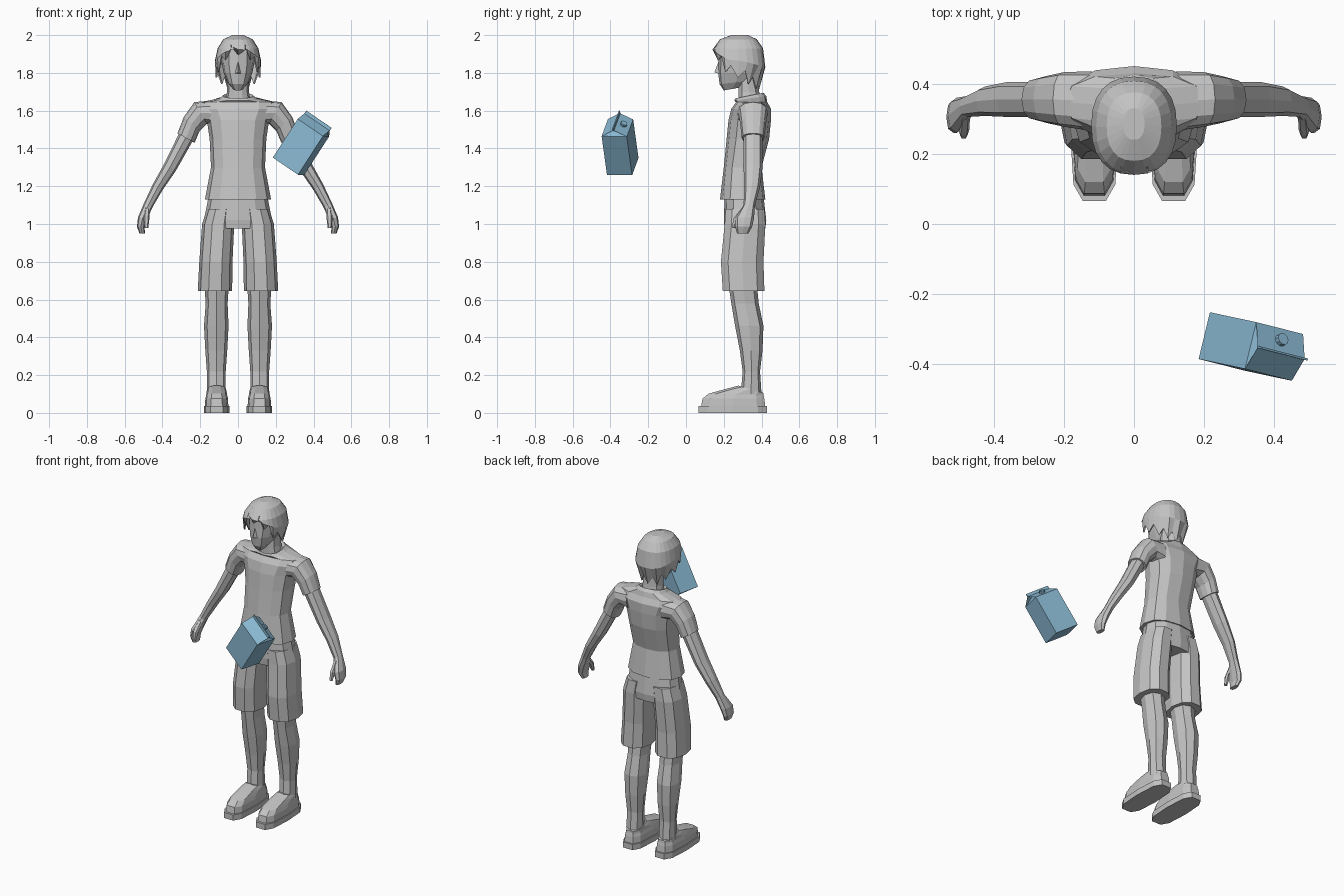
import bpy, bmesh, math
from mathutils import Vector

cube = bpy.data.objects.get("Cube")
if cube:
    bpy.data.objects.remove(cube)


def material(name, colour):
    m = bpy.data.materials.new(name)
    m.use_nodes = True
    m.diffuse_color = colour
    m.node_tree.nodes["Principled BSDF"].inputs["Base Color"].default_value = colour
    return m


GREY = material("light_grey", (0.55, 0.55, 0.55, 1))
BLUE = material("carton_blue", (0.25, 0.48, 0.64, 1))


def power(v, e):
    return math.copysign(abs(v) ** e, v)


def ring(x, y, z, ru, rv, tilt=0, rise=0, n=12, e=0.85):
    """Oval section; tilt turns it about y, rise lifts its back and lowers its front."""
    a = math.radians(tilt)
    pts = []
    for k in range(n):
        t = math.tau * k / n
        u, v = ru * power(math.cos(t), e), power(math.sin(t), e)
        pts.append((x + u * math.cos(a), y + rv * v, z + u * math.sin(a) + rise * v))
    return pts


def level(z, rx, front, back, x=0, rise=0, n=12, e=0.85):
    return ring(x, (front + back) / 2, z, rx, (back - front) / 2, 0, rise, n, e)


def build(name, verts, faces, mat=GREY, mirror=False):
    me = bpy.data.meshes.new(name)
    me.from_pydata([tuple(v) for v in verts], [], faces)
    bm = bmesh.new()
    bm.from_mesh(me)
    bmesh.ops.recalc_face_normals(bm, faces=bm.faces)
    bm.to_mesh(me)
    bm.free()
    me.materials.append(mat)
    ob = bpy.data.objects.new(name, me)
    bpy.context.collection.objects.link(ob)
    if mirror:
        ob.modifiers.new("other_side", "MIRROR")
    return ob


def loft(name, rings, mat=GREY, mirror=False, caps=True):
    n = len(rings[0])
    faces = [(r * n + k, r * n + (k + 1) % n, (r + 1) * n + (k + 1) % n, (r + 1) * n + k)
             for r in range(len(rings) - 1) for k in range(n)]
    if caps:
        faces += [tuple(range(n)), tuple(range((len(rings) - 1) * n, len(rings) * n))]
    return build(name, [p for r in rings for p in r], faces, mat, mirror)


# Shirt body with raised collar
loft("shirt", [
    level(1.13, .175, .18, .42),
    level(1.30, .143, .20, .40),
    level(1.45, .150, .215, .44),
    level(1.55, .165, .225, .45),
    level(1.61, .20, .24, .45),
    level(1.645, .20, .265, .43),
    level(1.665, .10, .255, .425, rise=.012),
    level(1.68, .08, .26, .41, rise=.015),
    level(1.67, .068, .275, .40, rise=.015)])

# Sleeves
loft("sleeve", [
    ring(.12, .35, 1.585, .07, .085, 85),
    ring(.198, .355, 1.588, .066, .078, 60),
    ring(.245, .355, 1.53, .056, .068, 42),
    ring(.275, .355, 1.455, .052, .06, 29)], mirror=True)

# Bare arms, hands and thumbs
loft("arm", [
    ring(.265, .355, 1.48, .042, .05, 30, n=8),
    ring(.36, .355, 1.30, .036, .05, 30, n=8),
    ring(.425, .35, 1.195, .030, .042, 30, n=8),
    ring(.475, .335, 1.10, .025, .03, 25, n=8),
    ring(.505, .31, 1.03, .025, .05, 12, n=8),
    ring(.515, .305, .985, .020, .045, 5, n=8),
    ring(.507, .30, .95, .015, .03, 0, n=8)], mirror=True)
loft("thumb", [
    ring(.48, .315, 1.085, .014, .02, 20, n=6),
    ring(.485, .268, 1.03, .016, .018, 10, n=6),
    ring(.485, .252, .98, .010, .010, 0, n=6)], mirror=True)

# Shorts: hips and two wide legs
loft("shorts_hips", [
    level(.975, .17, .205, .42),
    level(1.02, .18, .20, .425),
    level(1.15, .155, .205, .41)])
loft("shorts_leg", [
    level(.645, .091, .19, .42, .122, n=10),
    level(.80, .088, .18, .415, .117, n=10),
    level(1.0, .085, .20, .425, .105, n=10),
    level(1.08, .075, .205, .42, .09, n=10)], mirror=True)

# Lower legs
loft("leg", [
    level(.10, .05, .29, .40, .115, n=8),
    level(.22, .05, .30, .392, .115, n=8),
    level(.33, .058, .285, .405, .115, n=8),
    level(.46, .065, .26, .41, .115, n=8),
    level(.58, .058, .24, .385, .113, n=8),
    level(.68, .065, .225, .375, .113, n=8)], mirror=True)

# Shoes: flat sole and sloping upper
loft("shoe_sole", [
    level(z, .068, .06, .435, .113, n=10, e=.62) for z in (0, .036)], mirror=True)
loft("shoe_upper", [
    level(.034, .062, .075, .425, .113, n=10, e=.62),
    level(.075, .06, .082, .42, .113, n=10, e=.62),
    level(.098, .055, .115, .415, .113, -.004, n=10, e=.65),
    level(.118, .052, .21, .412, .113, -.01, n=10, e=.7),
    level(.125, .05, .275, .408, .113, -.02, n=10)], mirror=True)

# Neck, head and nose
loft("neck", [
    level(1.63, .07, .275, .40, n=10),
    level(1.70, .058, .275, .39, n=10),
    level(1.80, .058, .28, .38, n=10)])
loft("head", [
    level(1.715, .028, .20, .29, rise=.008),
    level(1.75, .055, .178, .35, rise=.01),
    level(1.80, .076, .17, .385),
    level(1.86, .088, .172, .40),
    level(1.93, .088, .172, .39),
    level(1.965, .06, .22, .36)])
build("nose", [(-.018, .178, 1.795), (.018, .178, 1.795), (0, .15, 1.802), (0, .172, 1.86)],
      [(0, 1, 2), (1, 3, 2), (3, 0, 2), (0, 3, 1)])

# Hair: dome whose lower rim drops in pointed locks, short in front and long behind
N = 24
crown = [
    level(2.0, .03, .24, .33, n=N),
    level(1.978, .078, .18, .375, n=N),
    level(1.93, .108, .145, .408, n=N)]
middle, rim = [], []
outer = level(0, .122, .14, .42, n=N)
inner = level(0, .118, .155, .395, n=N)
for k in range(N):
    back = math.sin(math.tau * k / N)
    drop = 1.80 - .07 * back if back > 0 else 1.80 + .12 * back * back
    tip = drop + (.03 if k % 2 else -.025)
    middle.append((outer[k][0], outer[k][1], (1.93 + drop) / 2))
    rim.append((inner[k][0], inner[k][1], tip))
    if back > .3:
        rim[-1] = (inner[k][0] * .85, inner[k][1] - .01, tip)
hair = loft("hair", crown + [middle, rim], caps=False)
bm = bmesh.new()
bm.from_mesh(hair.data)
bm.verts.ensure_lookup_table()
bm.faces.new([bm.verts[k] for k in range(N)])
bmesh.ops.recalc_face_normals(bm, faces=bm.faces)
bm.to_mesh(hair.data)
bm.free()
thick = hair.modifiers.new("thickness", "SOLIDIFY")
thick.thickness = .008

# Floating drink carton in its own tilted axes
UP = Vector((.539, -.115, .834)).normalized()
WIDE = Vector((.83, -.21, -.515))
WIDE = (WIDE - UP * WIDE.dot(UP)).normalized()
DEEP = UP.cross(WIDE)
BASE = Vector((.267, -.335, 1.305))


def at(w, d, h):
    return BASE + WIDE * w + DEEP * d + UP * h


W, D, TOP, RIDGE = .0825, .0685, .245, .283
corners = [(-W, -D), (W, -D), (W, D), (-W, D)]
verts = [at(w, d, h) for h in (0, TOP) for w, d in corners]
verts += [at(-W, 0, RIDGE), at(W, 0, RIDGE), at(-W + .05, 0, RIDGE), at(W - .05, 0, RIDGE)]
build("carton", verts, [
    (0, 1, 2, 3), (0, 1, 5, 4), (1, 2, 6, 5), (2, 3, 7, 6), (3, 0, 4, 7),
    (4, 5, 9, 11, 10, 8), (6, 7, 8, 10, 11, 9), (4, 7, 10), (5, 6, 11),
    (4, 10, 8), (7, 10, 8), (5, 11, 9), (6, 11, 9)], BLUE)

# Sealed fin along the ridge
fin = [[at(w, d, h) for w, d in ((-W, -.003), (W, -.003), (W, .003), (-W, .003))]
       for h in (RIDGE - .004, RIDGE + .016)]
loft("carton_fin", fin, BLUE)

# Round cap on the rear slope
slope = Vector((0, D, RIDGE - TOP)).normalized()
cap = []
for lift in (-.005, .014):
    loop = []
    for k in range(10):
        t = math.tau * k / 10
        s = .018 * math.sin(t)
        loop.append(at(.018 * math.cos(t), D / 2 - slope.y * s + slope.z * lift,
                       (TOP + RIDGE) / 2 + slope.z * s + slope.y * lift))
    cap.append(loop)
loft("carton_cap", cap, BLUE)
